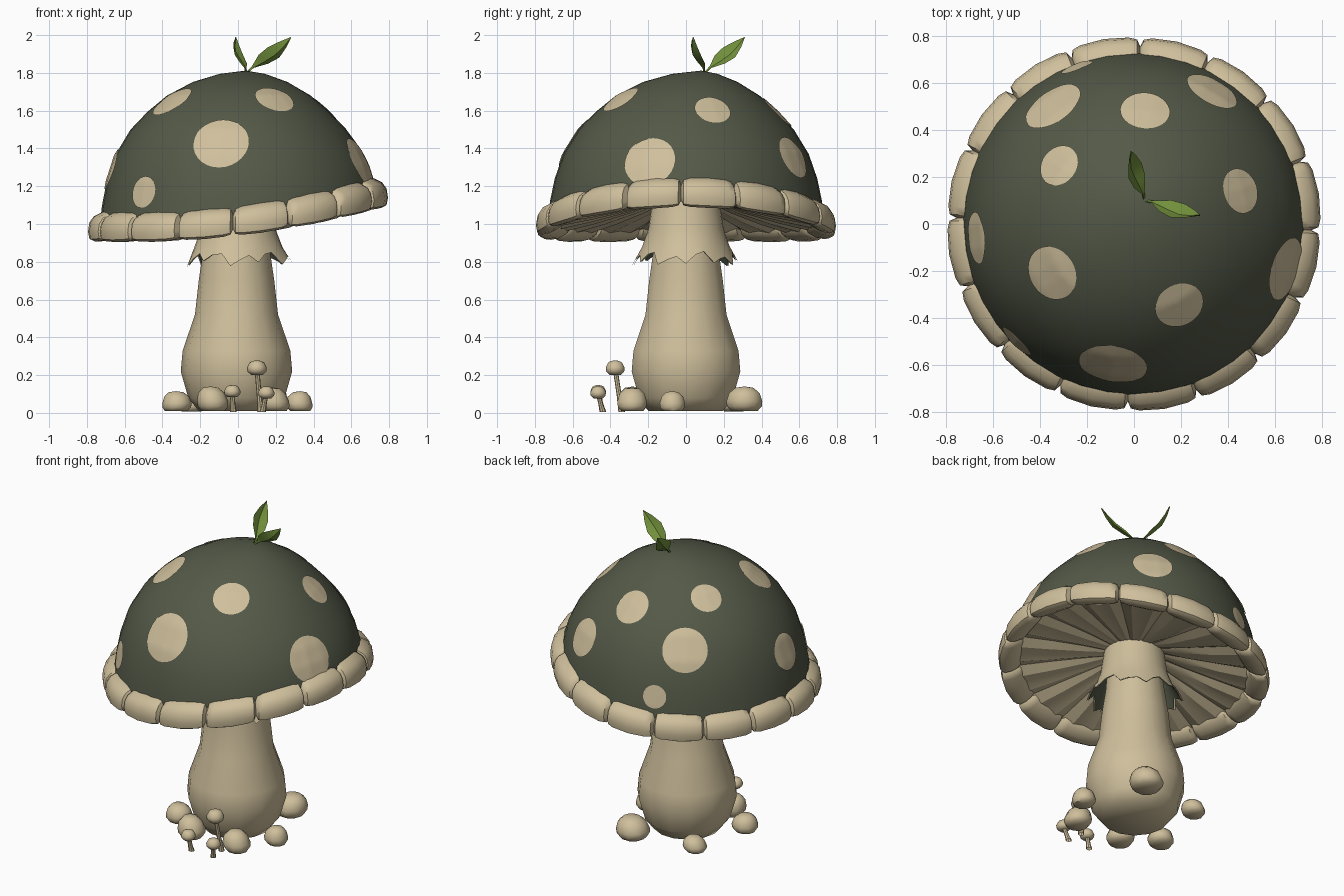
import bpy, bmesh, math
from math import sin, cos, pi
from mathutils import Vector
from mathutils.bvhtree import BVHTree

if "Cube" in bpy.data.objects:
    bpy.data.objects.remove(bpy.data.objects["Cube"])


def material(name, rgb):
    m = bpy.data.materials.new(name)
    m.diffuse_color = (*rgb, 1)
    m.use_nodes = True
    m.node_tree.nodes["Principled BSDF"].inputs["Base Color"].default_value = m.diffuse_color
    return m


TAN = material("warm tan", (0.62, 0.52, 0.33))
GREEN = material("dark moss green", (0.088, 0.1, 0.064))
LEAF = material("leaf green", (0.17, 0.28, 0.045))


def sheet(name, rows, mat, closed=True, angle=40):
    """Skin rows of points; rows wrap round when closed."""
    bm = bmesh.new()
    vs = [[bm.verts.new(p) for p in r] for r in rows]
    n = len(rows[0])
    for a, b in zip(vs, vs[1:]):
        for j in range(n if closed else n - 1):
            k = (j + 1) % n
            bm.faces.new((a[j], a[k], b[k], b[j]))
    bmesh.ops.remove_doubles(bm, verts=bm.verts, dist=1e-5)
    me = bpy.data.meshes.new(name)
    bm.to_mesh(me)
    bm.free()
    ob = bpy.data.objects.new(name, me)
    bpy.context.collection.objects.link(ob)
    me.materials.append(mat)
    bpy.context.view_layer.objects.active = ob
    for o in bpy.context.selected_objects:
        o.select_set(False)
    ob.select_set(True)
    bpy.ops.object.shade_smooth_by_angle(angle=math.radians(angle))
    return ob


def ring(r, z, n, c=(0, 0)):
    return [Vector((c[0] + r * cos(2 * pi * j / n), c[1] + r * sin(2 * pi * j / n), z))
            for j in range(n)]


def rim_z(t):
    """Height of the tilted cap rim at angle t."""
    return 1.05 + 0.09 * cos(t) + 0.03 * cos(2 * t)


# stem
stem = [(0, .01), (.2, .01), (.255, .08), (.295, .22), (.285, .33), (.22, .52),
        (.2, .7), (.178, .85), (.16, 1.0), (.15, 1.2)]
sheet("stem", [ring(r, z, 14, (-.008 * (z < .9), 0)) for r, z in stem], TAN, angle=60)

# cap dome, bottom to top
dome_profile = [(.735, 1.0), (.72, 1.12), (.695, 1.24), (.65, 1.37), (.57, 1.5), (.48, 1.595),
                (.38, 1.68), (.25, 1.752), (.12, 1.795), (0, 1.812)]
rows = []
for r, z in dome_profile:
    w, s = (r / .735) ** 14, (1 - r / .735) ** 3
    rows.append([Vector((p.x + .04 * s, p.y + .08 * s, z + w * (rim_z(math.atan2(p.y, p.x)) - 1.02)))
                 if r else Vector((.04, .08, z)) for p in ring(r, z, 40)])
dome = sheet("cap_dome", rows, GREEN, angle=60)

# spots: thin discs draped on the dome (centre x, y, z, radius)
bm = bmesh.new()
bm.from_mesh(dome.data)
bvh = BVHTree.FromBMesh(bm)
bm.free()
core = Vector((0, 0, 1.1))
spots = [(-.09, -.6, 1.43, .15), (-.35, -.21, 1.65, .12), (.19, -.34, 1.65, .108),
         (-.5, -.5, 1.17, .085), (.64, -.19, 1.33, .14), (.45, .14, 1.6, .098),
         (.34, .58, 1.36, .12), (.05, .51, 1.62, .107), (-.35, .51, 1.43, .135),
         (-.32, .25, 1.66, .092), (-.67, -.06, 1.29, .112), (-.24, .66, 1.16, .07)]
for i, (x, y, z, rad) in enumerate(spots):
    d = (Vector((x, y, z)) - core).normalized()
    mid = bvh.ray_cast(core, d)[0]
    t1 = Vector((0, 0, 1)).cross(d).normalized()
    t2 = d.cross(t1)
    rows = []
    for k in range(6, -1, -1):
        row = []
        for j in range(28):
            a = 2 * pi * j / 28
            q = mid + (t1 * cos(a) + t2 * sin(a)) * rad * k / 6
            hit = bvh.ray_cast(core, (q - core).normalized())
            if hit[0] is None:
                hit = bvh.find_nearest(q)
            row.append(hit[0] + (hit[0] - core).normalized() * .006)
        rows.append(row)
    sheet(f"cap_spot_{i + 1}", rows, TAN, angle=60)

# scalloped lip: sixteen puffed segments with narrow notches
N = 16
steps = [(0, .45), (.045, .86), (.16, .98), (.5, 1.03), (.84, .98), (.955, .86)]
section = [(cos(2 * pi * k / 12), sin(2 * pi * k / 12)) for k in range(12)]
section.append(section[0])
rows = []
for u, v in section:
    row = []
    for i in range(N):
        for f, s in steps:
            t = math.radians(-2) + 2 * pi * (i + f) / N
            r = .722 + .074 * s * math.copysign(abs(u) ** .75, u)
            z = rim_z(t) + .073 * s * math.copysign(abs(v) ** .75, v) - .03 * u
            row.append(Vector((r * cos(t), r * sin(t), z)))
    rows.append(row)
sheet("cap_lip", rows, TAN, angle=50)

# gills: pleated underside, inner to outer
rows = []
for r, k, fold in [(.14, 0, 0), (.3, .35, .012), (.5, .7, .018), (.7, 1, .018)]:
    row = []
    for j in range(N * 4):
        t = math.radians(-2) + 2 * pi * j / (N * 4)
        z = 1.12 * (1 - k) + (rim_z(t) - .035) * k + fold * (1 if j % 4 == 0 else -.4 * (j % 2))
        row.append(Vector((r * cos(t), r * sin(t), z)))
    rows.append(row)
sheet("gills", rows, TAN, angle=25)


# torn skirt below the cap: tan outside, green inside
def skirt(inset):
    out = []
    for r, z, jag in [(.28, .79, 1), (.235, .875, .15), (.2, .97, 0), (.175, 1.14, 0)]:
        row = []
        for j in range(33):
            t = 2 * pi * j / 33
            tooth = (0, .035, .05)[j % 3] + .015 * sin(5 * t)
            rr = r - inset - jag * tooth * .5 + .01 * jag * cos(3 * t)
            row.append(Vector((rr * cos(t), rr * sin(t), z + jag * tooth)))
        out.append(row)
    return out


sheet("skirt", skirt(0), TAN, angle=50)
sheet("skirt_lining", skirt(.008)[::-1], GREEN, angle=50)

# stones round the foot (x, y, half width, height)
stones = [(-.33, -.15, .078, .115), (-.14, -.28, .088, .14), (.19, -.28, .082, .135),
          (.33, -.08, .075, .115), (.17, .31, .1, .14), (-.24, .26, .075, .1)]
profile = [(0, .08), (.75, .08), (.97, .25), (1, .45), (.85, .75), (.5, .95), (0, 1)]
for i, (x, y, w, h) in enumerate(stones):
    rows = []
    for r, z in profile:
        rows.append([p + Vector((.008 * sin(i + 3 * z), .008 * cos(2 * i), 0))
                     for p in ring(r * w * (1 - .06 * (i % 2)), z * h, 10, (x, y))])
    sheet(f"stone_{i + 1}", rows, TAN, angle=60)

# small mushrooms (foot x, y, cap x, y, cap height, cap radius)
for i, (x, y, cx, cy, z, r) in enumerate([(.12, -.34, .1, -.375, .235, .052),
                                          (-.025, -.44, -.03, -.465, .112, .043),
                                          (.13, -.44, .15, -.465, .105, .043)]):
    sheet(f"small_stalk_{i + 1}", [ring(.018, .005, 8, (x, y)),
                                   ring(.013, z * .4, 8, (x * .6 + cx * .4, y * .6 + cy * .4)),
                                   ring(.013, z, 8, (cx, cy))], TAN)
    cap = [(0, -.55), (.6, -.65), (.97, -.3), (1, .1), (.75, .6), (.4, .78), (0, .82)]
    sheet(f"small_cap_{i + 1}", [ring(a * r, z + b * r, 10, (cx, cy)) for a, b in cap], TAN, angle=60)

# two-leaf sprout on top
base = Vector((.045, .1, 1.8))
for name, tip, sign in [("leaf_right", (.28, .04, 1.99), 1), ("leaf_back", (-.01, .31, 1.99), -1)]:
    d = Vector(tip) - base
    flat = d.cross(Vector((0, 0, 1))).normalized()
    up = flat.cross(d).normalized()
    side, nrm = (flat * sign + up).normalized(), (up - flat * sign).normalized()
    rows = []
    for f, w, bend in [(0, .006, 0), (.15, .008, .005), (.38, .042, .0), (.6, .05, -.01),
                       (.82, .028, -.008), (1, 0, 0)]:
        p = base + d * f + nrm * bend
        rows.append([p + side * w, p - nrm * w * .4, p - side * w, p - nrm * (w * .4 + .006)])
    sheet(name, rows, LEAF, angle=30)
